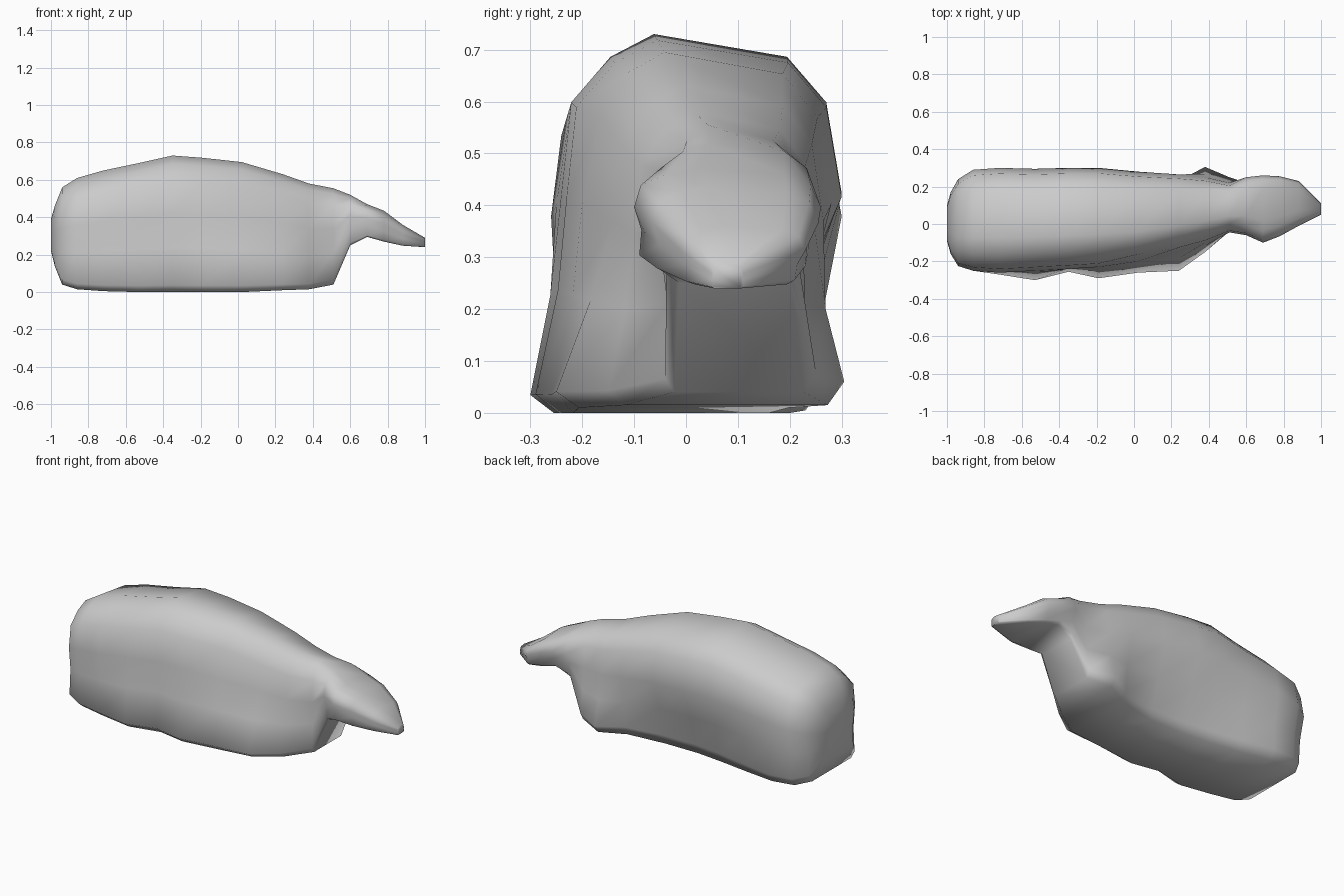
import bpy, bmesh, math

# Stations along the body:
# x, base y min/max, flank y min/max, bottom z, top z
STATIONS = [
    (-1.00, -0.08, 0.06, -0.09, 0.10, 0.22, 0.39),
    (-0.98, -0.15, 0.13, -0.16, 0.17, 0.14, 0.46),
    (-0.94, -0.22, 0.20, -0.225, 0.24, 0.04, 0.56),
    (-0.86, -0.25, 0.255, -0.25, 0.29, 0.015, 0.61),
    (-0.72, -0.27, 0.265, -0.26, 0.30, 0.005, 0.65),
    (-0.53, -0.30, 0.23, -0.25, 0.295, 0.0, 0.69),
    (-0.35, -0.255, 0.20, -0.24, 0.30, 0.0, 0.73),
    (-0.19, -0.29, 0.18, -0.23, 0.30, 0.0, 0.718),
    (0.02, -0.26, 0.18, -0.20, 0.28, 0.0, 0.695),
    (0.24, -0.25, 0.22, -0.14, 0.265, 0.01, 0.63),
    (0.38, -0.15, 0.305, -0.10, 0.25, 0.015, 0.58),
    (0.51, -0.04, 0.25, -0.045, 0.22, 0.04, 0.555),
    (0.60, -0.03, 0.22, -0.06, 0.25, 0.25, 0.52),
    (0.69, -0.09, 0.235, -0.10, 0.26, 0.295, 0.47),
    (0.78, -0.055, 0.23, -0.065, 0.255, 0.27, 0.435),
    (0.88, 0.00, 0.21, -0.01, 0.23, 0.248, 0.36),
    (1.00, 0.05, 0.11, 0.05, 0.11, 0.24, 0.29),
]


def ring(x, b0, b1, m0, m1, z0, z1):
    """Cross-section: flat base, slightly pinched flanks, rounded back."""
    h = z1 - z0
    c = (m0 + m1) / 2

    def side(b, m, w, foot):
        return [(c + (b - c) * 0.86, 0), (b, foot),
                (b * 0.5 + m * 0.5 + (c - m) * 0.05, 0.33),
                (m, 0.58), (c + (m - c) * w, 0.82),
                (c + (m - c) * (w - 0.28), 0.94)]

    top = (c - 0.17 * (m1 - m0), 1.0)
    pts = side(b0, m0, 0.93, 0.05) + [top] + side(b1, m1, 0.89, 0.08)[::-1]
    return [(x, y, z0 + t * h) for y, t in pts]


# Body, neck and snout as one continuous skin
bm = bmesh.new()
rings = [[bm.verts.new(p) for p in ring(*s)] for s in STATIONS]
n = len(rings[0])
for a, b in zip(rings, rings[1:]):
    for i in range(n):
        j = (i + 1) % n
        bm.faces.new((a[i], a[j], b[j], b[i]))
bm.faces.new(rings[0])
bm.faces.new(rings[-1])

# Small dent high on the front flank
rings[8][4].co.y += 0.02

bmesh.ops.recalc_face_normals(bm, faces=bm.faces)
mesh = bpy.data.meshes.new("animal_body")
bm.to_mesh(mesh)
bm.free()
body = bpy.data.objects.new("animal_body", mesh)
bpy.context.collection.objects.link(body)
bpy.context.view_layer.objects.active = body
body.select_set(True)
bpy.ops.object.shade_smooth_by_angle(angle=math.radians(85))
